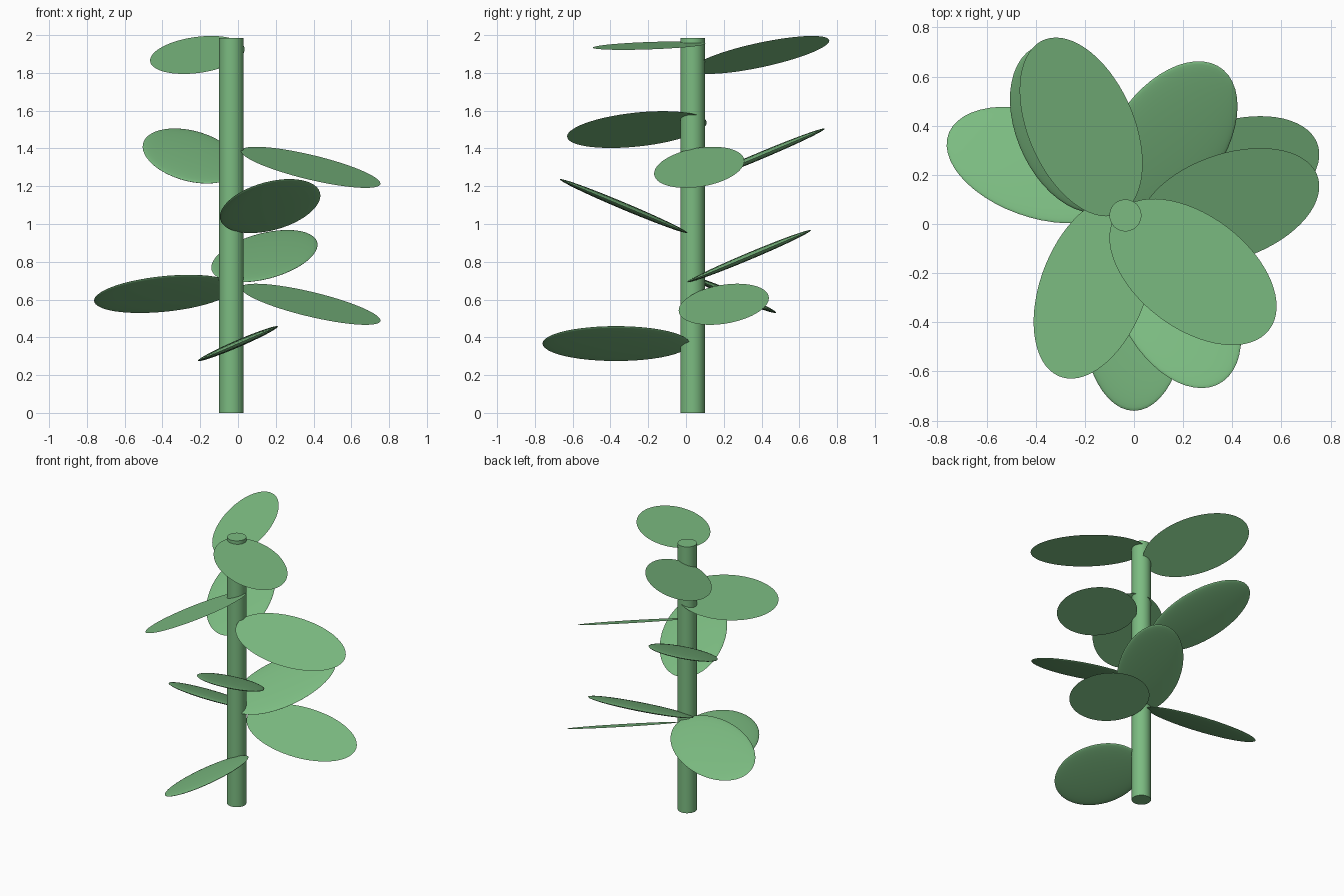
import bpy
import bmesh
from math import cos, sin, radians
from mathutils import Matrix, Vector

cube = bpy.data.objects.get("Cube")
if cube:
    bpy.data.objects.remove(cube)

STEM_X, STEM_Y, STEM_R, STEM_H = -0.035, 0.035, 0.065, 1.985
LENGTH, WIDTH, THICK = 0.39, 0.23, 0.019

green = bpy.data.materials.new("leaf green")
green.use_nodes = True
colour = (0.2, 0.5, 0.22, 1)
green.diffuse_color = colour
green.node_tree.nodes["Principled BSDF"].inputs["Base Color"].default_value = colour


def add_object(name, bm, matrix):
    mesh = bpy.data.meshes.new(name)
    bm.to_mesh(mesh)
    bm.free()
    mesh.materials.append(green)
    obj = bpy.data.objects.new(name, mesh)
    obj.matrix_world = matrix
    bpy.context.collection.objects.link(obj)
    bpy.ops.object.select_all(action="DESELECT")
    obj.select_set(True)
    bpy.context.view_layer.objects.active = obj
    bpy.ops.object.shade_smooth_by_angle(angle=radians(40))
    return obj


def leaf_matrix(centre, azimuth, slope_x, slope_y):
    """Place a leaf in a sloping plane, long axis along the azimuth."""
    a = radians(azimuth)
    normal = Vector((-slope_x, -slope_y, 1)).normalized()
    along = Vector((cos(a), sin(a), slope_x * cos(a) + slope_y * sin(a))).normalized()
    across = normal.cross(along)
    basis = Matrix((along, across, normal)).transposed().to_4x4()
    return Matrix.Translation(centre) @ basis


def add_leaf(name, padded, centre, azimuth, slope_x, slope_y):
    bm = bmesh.new()
    if padded:
        bmesh.ops.create_uvsphere(bm, u_segments=48, v_segments=24, radius=1)
    else:
        bmesh.ops.create_circle(bm, cap_ends=True, segments=64, radius=1)
    bmesh.ops.scale(bm, vec=(LENGTH, WIDTH, THICK), verts=bm.verts)
    add_object(name, bm, leaf_matrix(centre, azimuth, slope_x, slope_y))


# Straight round stem
bm = bmesh.new()
bmesh.ops.create_cone(bm, cap_ends=True, segments=48, radius1=STEM_R,
                      radius2=STEM_R, depth=STEM_H)
add_object("stem", bm, Matrix.Translation((STEM_X, STEM_Y, STEM_H / 2)))

# Leaves from bottom to top: padded or flat, centre, azimuth, slopes
leaves = [
    (True, (0, -0.37, 0.367), -90, 0.43, 0),
    (False, (0.385, 0.2, 0.575), 17, -0.3, 0.3),
    (True, (-0.39, 0.24, 0.63), 160, 0, -0.42),
    (True, (0.14, 0.335, 0.83), 57, 0, 0.42),
    (True, (0.17, -0.33, 1.095), -63, 0, -0.42),
    (False, (0.385, 0.07, 1.3), 17, -0.3, 0.3),
    (True, (-0.25, 0.39, 1.36), 112, 0, 0.42),
    (False, (-0.165, -0.26, 1.5), -112, 0.4, 0),
    (False, (-0.215, 0.395, 1.895), 112, 0.29, 0.29),
    (False, (0.24, -0.195, 1.944), -37, -0.065, 0),
]
for i, leaf in enumerate(leaves, 1):
    add_leaf(f"leaf_{i}", *leaf)
